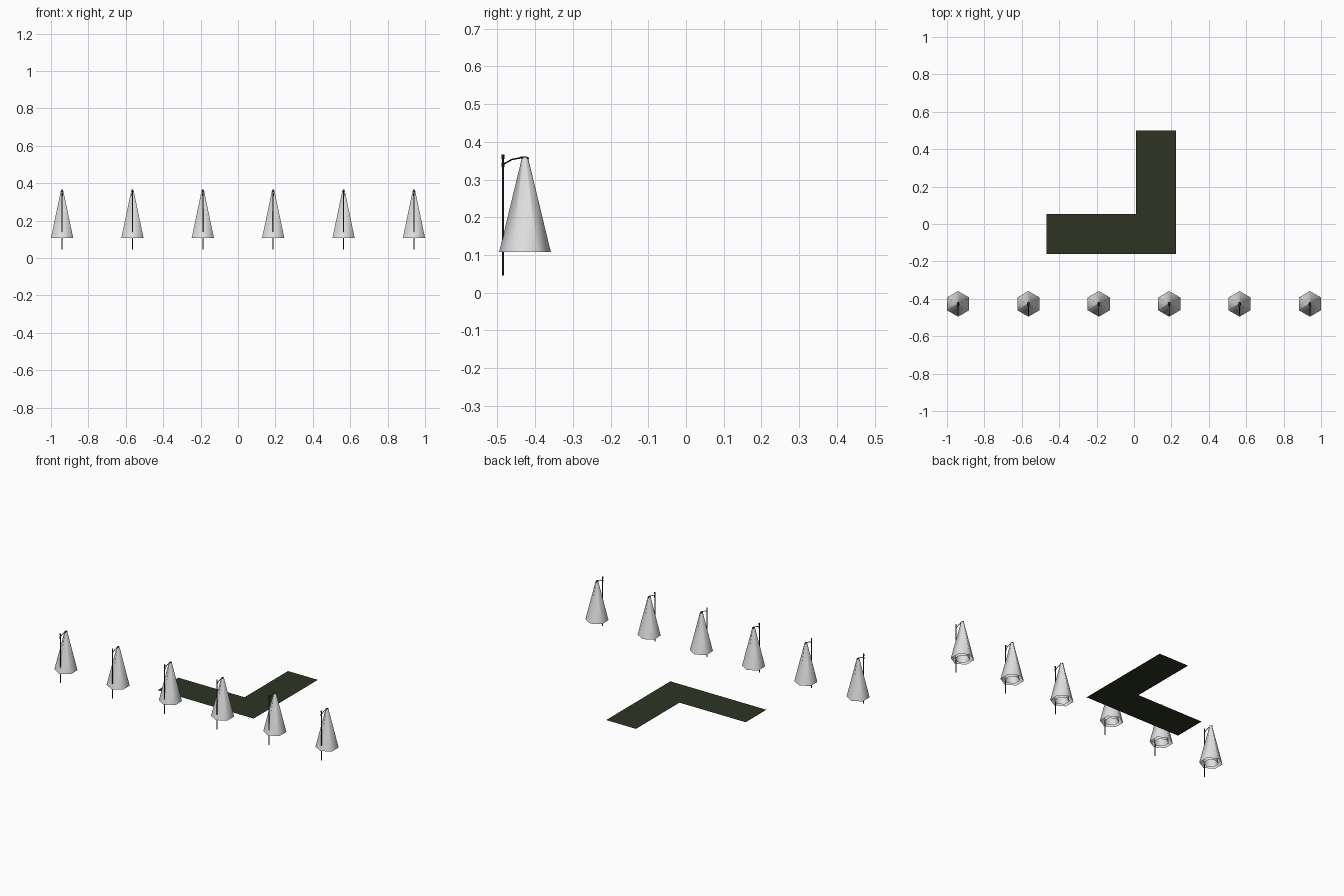
import bpy, bmesh, math
from mathutils import Vector, Matrix

if "Cube" in bpy.data.objects:
    bpy.data.objects.remove(bpy.data.objects["Cube"])


def material(name, rgb):
    m = bpy.data.materials.new(name)
    m.diffuse_color = (*rgb, 1)
    m.use_nodes = True
    m.node_tree.nodes["Principled BSDF"].inputs["Base Color"].default_value = m.diffuse_color
    return m


GRASS = material("dark_green", (0.026, 0.034, 0.017))
IRON = material("dark_iron", (0.025, 0.027, 0.028))
LIGHT = material("pale_light", (0.75, 0.75, 0.75))


def finish(name, bm, mat, smooth=False):
    me = bpy.data.meshes.new(name)
    bm.to_mesh(me)
    bm.free()
    me.materials.append(mat)
    for p in me.polygons:
        p.use_smooth = smooth
    ob = bpy.data.objects.new(name, me)
    bpy.context.collection.objects.link(ob)
    return ob


def rod(bm, a, b, r1, r2, sides=8):
    """Closed tapered rod between two points."""
    a, b = Vector(a), Vector(b)
    d = b - a
    mat = Matrix.Translation((a + b) / 2) @ d.to_track_quat('Z', 'Y').to_matrix().to_4x4()
    bmesh.ops.create_cone(bm, cap_ends=True, segments=sides, radius1=r1,
                          radius2=r2, depth=d.length, matrix=mat)


# Flat L-shaped ground patch
bm = bmesh.new()
outline = [(-0.467, -0.16), (0.225, -0.16), (0.225, 0.5),
           (0.01, 0.5), (0.01, 0.053), (-0.467, 0.053)]
bm.faces.new([bm.verts.new((x, y, 0)) for x, y in outline])
finish("ground_patch", bm, GRASS)

POLE_Y, CONE_Y = -0.485, -0.427
Z0, Z1 = 0.108, 0.358

for i in range(6):
    x = -0.9406 + i * 0.37624

    # Post with collar, finial, bent arm and lamp head
    bm = bmesh.new()
    rod(bm, (x, POLE_Y, 0.045), (x, POLE_Y, 0.365), 0.003, 0.003)
    rod(bm, (x, POLE_Y, 0.333), (x, POLE_Y, 0.345), 0.0042, 0.0042)
    rod(bm, (x, POLE_Y, 0.355), (x, POLE_Y, 0.366), 0.0042, 0.0042)
    path = [(POLE_Y, 0.340), (-0.462, 0.353), (-0.436, 0.358)]
    for (ya, za), (yb, zb) in zip(path, path[1:]):
        rod(bm, (x, ya, za), (x, yb, zb), 0.002, 0.002, 6)
    head = (Matrix.Translation((x, -0.428, 0.3575)) @ Matrix.Rotation(-0.12, 4, 'X')
            @ Matrix.Diagonal((0.007, 0.0125, 0.004, 1)))
    bmesh.ops.create_uvsphere(bm, u_segments=10, v_segments=6, radius=1, matrix=head)
    finish(f"street_lamp_{i + 1}", bm, IRON)

    # Nested open six-sided light cones, corners pointing front and back
    for label, r_low, r_top in (("outer", 0.0685, 0.008), ("inner", 0.045, 0.006)):
        bm = bmesh.new()
        bmesh.ops.create_cone(
            bm, cap_ends=False, segments=6, radius1=r_low, radius2=r_top, depth=Z1 - Z0,
            matrix=Matrix.Translation((x, CONE_Y, (Z0 + Z1) / 2)))
        # turn so that corners lie on the y axis
        far = max(bm.verts, key=lambda v: v.co.y)
        if abs(far.co.x - x) > 0.001:
            bmesh.ops.rotate(bm, verts=bm.verts, cent=(x, CONE_Y, 0),
                             matrix=Matrix.Rotation(math.radians(30), 3, 'Z'))
        finish(f"light_cone_{label}_{i + 1}", bm, LIGHT, smooth=True)
